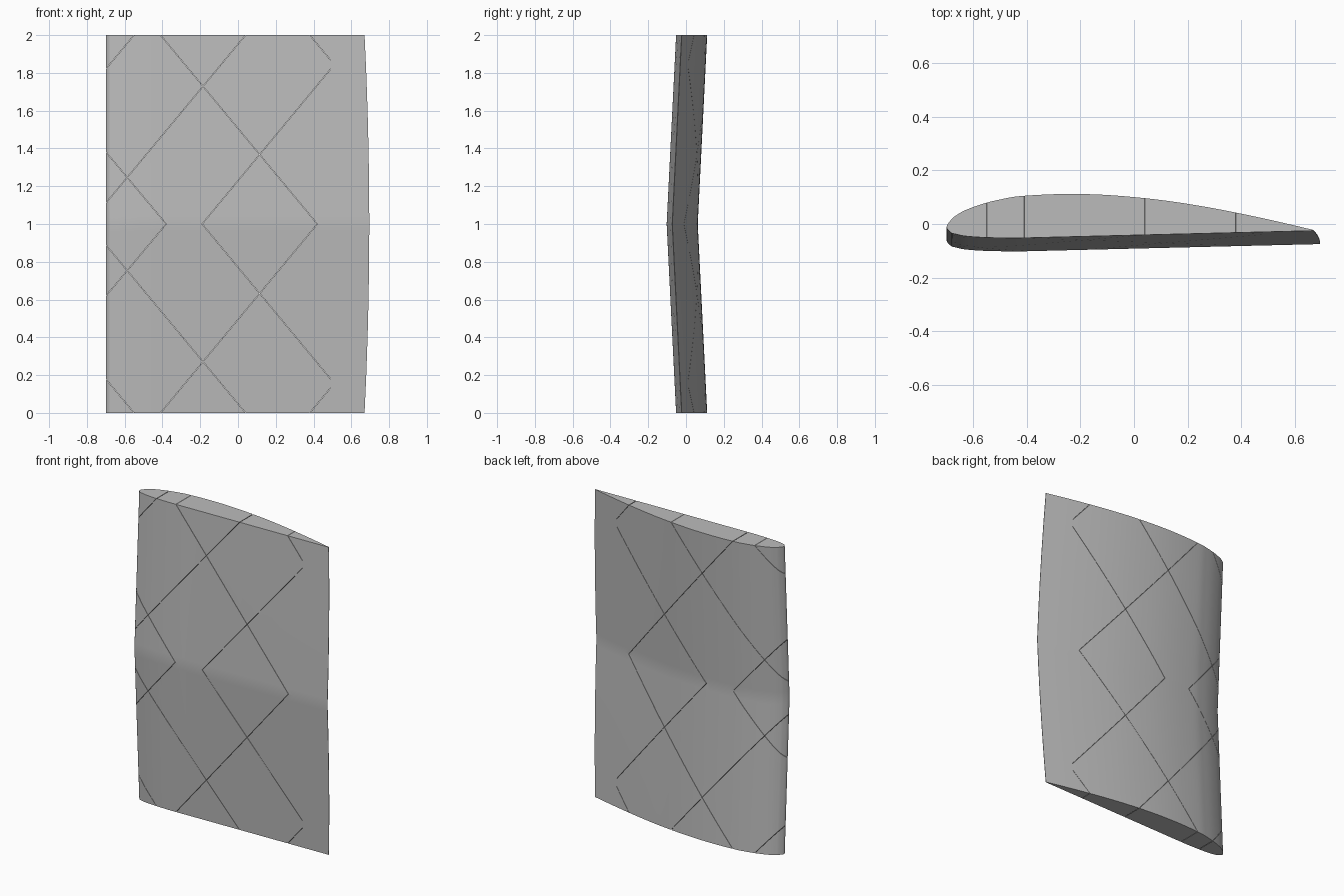
import bpy, bmesh, math
from mathutils import Matrix, Vector

default = bpy.data.objects.get("Cube")
if default:
    bpy.data.objects.remove(default, do_unlink=True)

# Single flat colour
grey = bpy.data.materials.new("plain grey")
grey.use_nodes = True
grey.diffuse_color = (0.5, 0.5, 0.5, 1)
grey.node_tree.nodes["Principled BSDF"].inputs["Base Color"].default_value = grey.diffuse_color

# Flat-bottomed aerofoil: station, upper and lower height in percent of chord
STATIONS = [0, 1.25, 2.5, 5, 10, 15, 20, 30, 40, 50, 60, 70, 80, 90, 100]
UPPER = [3.5, 5.45, 6.5, 7.9, 9.6, 10.7, 11.4, 11.7, 11.4, 10.5, 9.15, 7.35, 5.2, 2.8, 0.2]
LOWER = [3.5, 1.9, 1.5, 0.9, 0.4, 0.15] + [0] * 9
LEADING_X = -0.7


def smooth_path(points, steps=4):
    """Catmull-Rom curve through the points, returned as a closed loop."""
    n = len(points)
    result = []
    for i in range(n - 1):
        a, b, c, d = (points[max(0, min(n - 1, i + k))] for k in (-1, 0, 1, 2))
        for s in range(steps):
            t = s / steps
            result.append(0.5 * (2 * b + (c - a) * t + (2 * a - 5 * b + 4 * c - d) * t ** 2
                                 + (3 * b - a - 3 * c + d) * t ** 3))
    return result + [points[-1]]


def make_object(name, bm):
    bmesh.ops.recalc_face_normals(bm, faces=bm.faces)
    mesh = bpy.data.meshes.new(name)
    bm.to_mesh(mesh)
    bm.free()
    mesh.materials.append(grey)
    obj = bpy.data.objects.new(name, mesh)
    bpy.context.collection.objects.link(obj)
    return obj


# Profile runs from the trailing edge over the top, round the nose and back below
top = [Vector((s, h)) / 100 for s, h in zip(STATIONS, UPPER)]
bottom = [Vector((s, h)) / 100 for s, h in zip(STATIONS, LOWER)]
profile = smooth_path(top[::-1] + bottom[1:])


def section(bm, z):
    """One ring: bowed trailing edge, and a shallow bend at mid span."""
    out = abs(z - 1)
    chord = 1.37 + 0.025 * (1 - out ** 2)
    shift = -0.05 * (1 - out)
    return [bm.verts.new((LEADING_X + p.x * chord,
                          -0.059 + 0.034 * p.x + p.y * 1.37 + shift, z)) for p in profile]


# Wing panel
bm = bmesh.new()
heights = [0, 0.2, 0.4, 0.6, 0.8, 0.96, 1]
heights += [2 - h for h in heights[-2::-1]]
rings = [section(bm, h) for h in heights]
for low, high in zip(rings, rings[1:]):
    for i in range(len(low)):
        j = (i + 1) % len(low)
        bm.faces.new((low[i], low[j], high[j], high[i]))
bm.faces.new(rings[0])
bm.faces.new(rings[-1])
wing = make_object("wing_panel", bm)

# Hairline rib slits in a diamond lattice, mirrored about mid span
SLITS = [((-0.43, -0.024), (0.42, 1)), ((0.06, -0.024), (-0.72, 0.914)),
         ((0.36, -0.024), (0.49, 0.132)), ((0.49, 0.18), (-0.19, 1)),
         ((-0.72, 0.594), (-0.38, 1)), ((-0.53, -0.024), (-0.72, 0.204))]
bm = bmesh.new()
for (x0, z0), (x1, z1) in SLITS:
    for mirror in (False, True):
        a, b = ((2 - z0, 2 - z1) if mirror else (z0, z1))
        run, rise = x1 - x0, b - a
        matrix = (Matrix.Translation(((x0 + x1) / 2, 0, (a + b) / 2))
                  @ Matrix.Rotation(-math.atan2(rise, run), 4, "Y")
                  @ Matrix.Diagonal((math.hypot(run, rise), 0.6, 0.002, 1)))
        bmesh.ops.create_cube(bm, size=1, matrix=matrix)
cutter = make_object("rib_slit_cutter", bm)
cutter.hide_render = True

cut = wing.modifiers.new("rib slits", "BOOLEAN")
cut.operation = "DIFFERENCE"
cut.solver = "EXACT"
cut.use_self = True
cut.object = cutter

bpy.ops.object.select_all(action="DESELECT")
wing.select_set(True)
bpy.context.view_layer.objects.active = wing
bpy.ops.object.modifier_apply(modifier=cut.name)
bpy.data.objects.remove(cutter, do_unlink=True)
bpy.ops.object.shade_smooth_by_angle(angle=math.radians(35))
